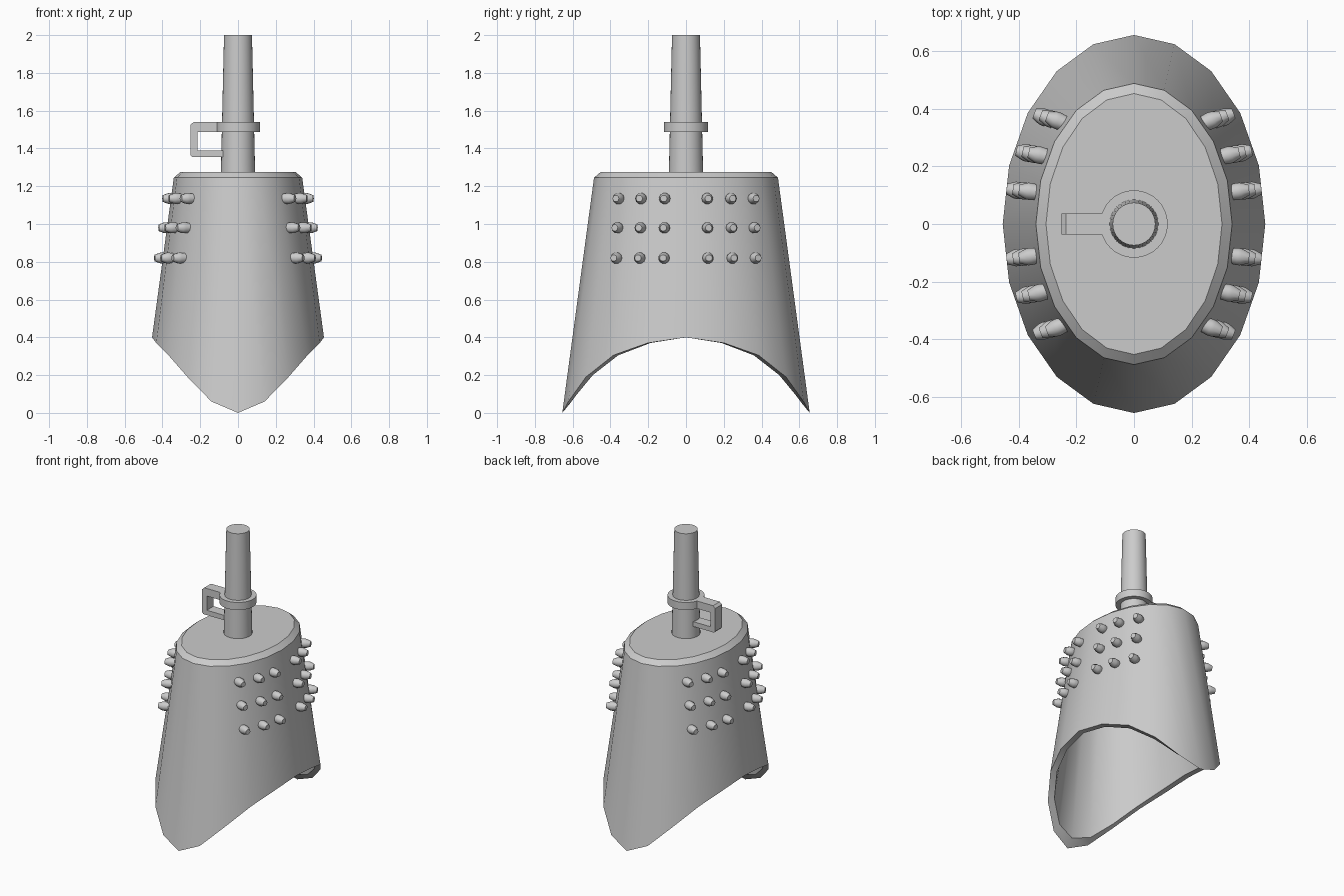
import bpy, bmesh, math
from mathutils import Matrix, Vector

if "Cube" in bpy.data.objects:
    bpy.data.objects.remove(bpy.data.objects["Cube"])

N = 20


def make_object(name, bm, smooth=True, angle=35):
    bmesh.ops.recalc_face_normals(bm, faces=bm.faces)
    me = bpy.data.meshes.new(name)
    bm.to_mesh(me)
    bm.free()
    ob = bpy.data.objects.new(name, me)
    bpy.context.collection.objects.link(ob)
    if smooth:
        bpy.ops.object.select_all(action='DESELECT')
        ob.select_set(True)
        bpy.context.view_layer.objects.active = ob
        bpy.ops.object.shade_smooth_by_angle(angle=math.radians(angle))
    return ob


def loft(bm, rings):
    """Bridge rings of points and cap both ends with the given rings."""
    vs = [[bm.verts.new(p) for p in r] for r in rings]
    n = len(vs[0])
    for a, b in zip(vs, vs[1:]):
        for i in range(n):
            j = (i + 1) % n
            bm.faces.new((a[i], a[j], b[j], b[i]))
    bm.faces.new(vs[0])
    bm.faces.new(vs[-1])


def oval(a, b, z):
    """Oval ring; z is a constant or a quarter list from front to side."""
    pts = []
    for i in range(N):
        t = 2 * math.pi * i / N
        k = i % (N // 2)
        h = z[min(k, N // 2 - k)] if isinstance(z, list) else z
        pts.append((a * math.sin(t), -b * math.cos(t), h))
    return pts


def circle(r, z, n):
    return [(r * math.cos(2 * math.pi * i / n), r * math.sin(2 * math.pi * i / n), z)
            for i in range(n)]


# Hollow bell body with arched mouth
outer_rim = [0.0, 0.06, 0.19, 0.305, 0.37, 0.40]
inner_rim = [0.055, 0.095, 0.20, 0.305, 0.37, 0.40]
bm = bmesh.new()
loft(bm, [oval(0.305, 0.452, 1.275),
          oval(0.340, 0.487, 1.245),
          oval(0.455, 0.655, outer_rim),
          oval(0.415, 0.610, inner_rim),
          oval(0.300, 0.445, 1.225)])
make_object("bell_body", bm)

# Tapered handle
bm = bmesh.new()
loft(bm, [circle(0.091, 1.26, 32), circle(0.074, 2.0, 32)])
make_object("handle", bm)

# Collar around the handle
bm = bmesh.new()
loft(bm, [circle(0.117, 1.487, 32), circle(0.117, 1.540, 32)])
make_object("handle_collar", bm)

# Square hanging loop at the side of the handle
profile = [(-0.07, 1.540), (-0.235, 1.540), (-0.252, 1.525), (-0.252, 1.365),
           (-0.242, 1.354), (-0.07, 1.354), (-0.07, 1.388), (-0.215, 1.388),
           (-0.215, 1.487), (-0.07, 1.487)]
bm = bmesh.new()
loft(bm, [[(x, y, z) for x, z in profile] for y in (-0.037, 0.037)])
make_object("hanging_loop", bm, smooth=False)

# Rows of studs on both broad sides
bm = bmesh.new()
stud_profile = [(0.024, -0.035), (0.030, 0.015), (0.029, 0.028), (0.018, 0.056)]
for z in (1.135, 0.98, 0.82):
    a = 0.34 + 0.115 * (1.245 - z) / 0.845
    b = 0.487 + 0.168 * (1.245 - z) / 1.245
    for y0, deg in ((0.114, 8), (0.242, 13), (0.363, 21)):
        y = y0 * (0.97 + 0.03 * (1.135 - z) / 0.315)
        x = a * math.sqrt(1 - (y / b) ** 2) - 0.003
        for sx in (-1, 1):
            for sy in (-1, 1):
                d = Vector((sx * math.cos(math.radians(deg)),
                            sy * math.sin(math.radians(deg)), 0))
                m = (Matrix.Translation((sx * x, sy * y, z))
                     @ d.to_track_quat('Z', 'Y').to_matrix().to_4x4())
                loft(bm, [[m @ Vector(p) for p in circle(r, h, 10)]
                          for r, h in stud_profile])
make_object("studs", bm, angle=40)
